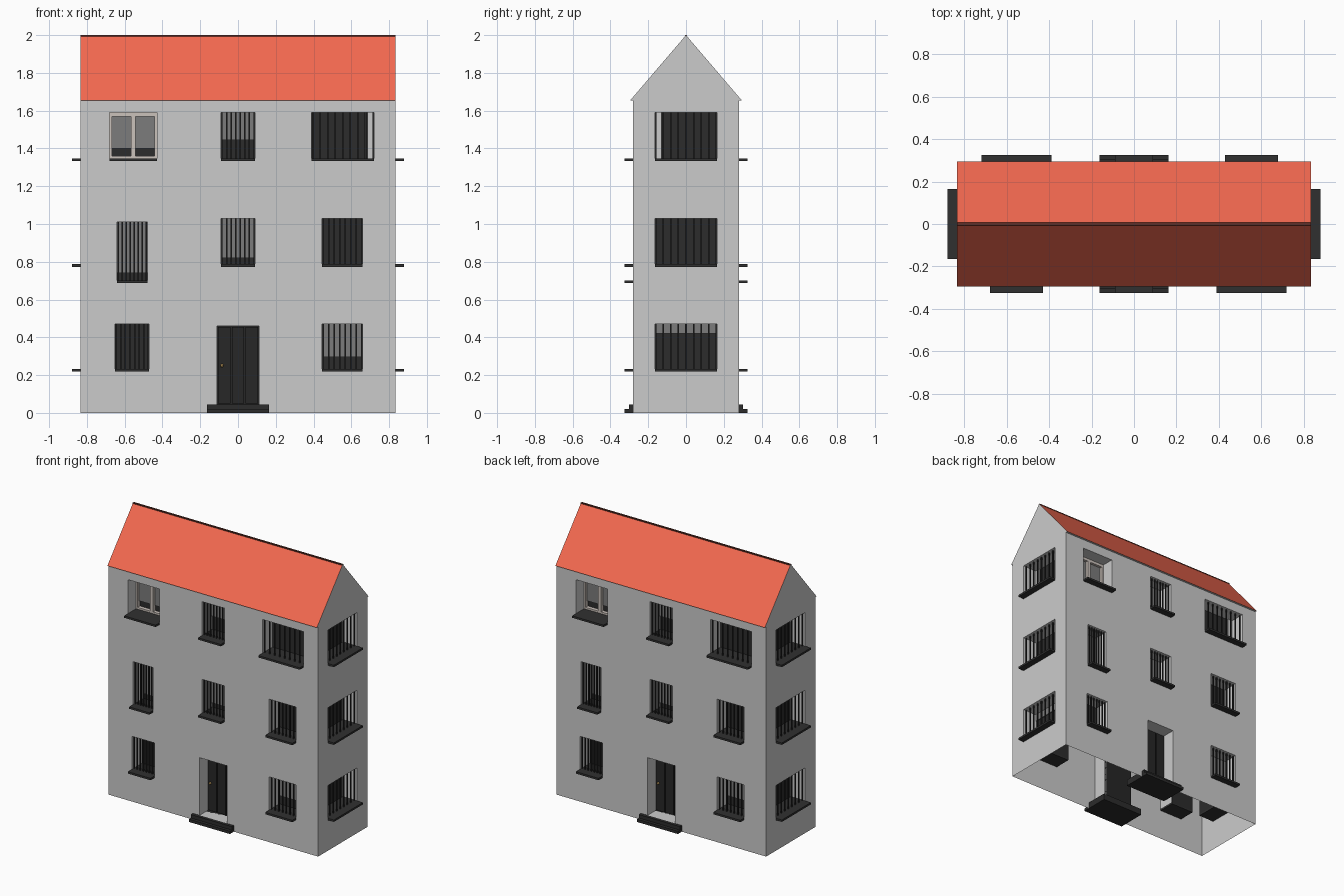
import bpy, bmesh, math
from mathutils import Matrix, Vector

if "Cube" in bpy.data.objects:
    bpy.data.objects.remove(bpy.data.objects["Cube"])

HX, HY, EAVE, TOP = 0.835, 0.28, 1.655, 2.0
DEPTH = 0.12                      # depth of window reveals
parts = {}


def bm_for(name):
    return parts.setdefault(name, bmesh.new())


def quad(name, M, pts):
    bm = bm_for(name)
    bm.faces.new([bm.verts.new(M @ Vector(p)) for p in pts])


def box(name, M, u0, u1, d0, d1, z0, z1):
    c = Vector(((u0 + u1) / 2, (d0 + d1) / 2, (z0 + z1) / 2))
    S = Matrix.Diagonal((u1 - u0, d1 - d0, z1 - z0, 1))
    bmesh.ops.create_cube(bm_for(name), size=1, matrix=M @ Matrix.Translation(c) @ S)


def wall(M, half, openings):
    # flat wall sheet, leaving out the cells inside openings
    us = sorted({-half, half} | {v for o in openings for v in o[:2]})
    zs = sorted({0, EAVE} | {v for o in openings for v in o[2:4]})
    for a, b in zip(us, us[1:]):
        for c, e in zip(zs, zs[1:]):
            u, z = (a + b) / 2, (c + e) / 2
            if not any(o[0] < u < o[1] and o[2] < z < o[3] for o in openings):
                quad("walls", M, [(a, 0, c), (b, 0, c), (b, 0, e), (a, 0, e)])
    # reveals around each opening
    t = DEPTH
    for a, b, c, e in openings:
        quad("walls", M, [(a, 0, c), (b, 0, c), (b, t, c), (a, t, c)])
        quad("walls", M, [(a, t, e), (b, t, e), (b, 0, e), (a, 0, e)])
        quad("walls", M, [(a, 0, c), (a, t, c), (a, t, e), (a, 0, e)])
        quad("walls", M, [(b, 0, e), (b, t, e), (b, t, c), (b, 0, c)])


def window(M, a, b, c, e, bars=0, blind=None, strip=None):
    box("window_sills", M, a, b, -0.045, DEPTH, c - 0.007, c + 0.007)
    box("window_glass", M, a, b, DEPTH - 0.004, DEPTH, c, e)
    if blind is not None:
        box("blinds", M, a, b, DEPTH - 0.012, DEPTH - 0.006, blind, e)
    if strip:
        box("curtains", M, strip[0], strip[1], DEPTH - 0.012, DEPTH - 0.006, c, e)
    for i in range(bars):         # vertical security bars
        u = a + 0.005 + (b - a - 0.01) * i / (bars - 1)
        box("window_bars", M, u - 0.004, u + 0.004, 0.016, 0.024, c, e)
    if not bars:                  # unbarred window: pair of casements
        m, w = (a + b) / 2, 0.012
        for l, r in ((a, m), (m, b)):
            for u0, u1, z0, z1 in ((l, l + w, c, e), (r - w, r, c, e),
                                   (l + w, r - w, c, c + 0.02), (l + w, r - w, e - 0.02, e)):
                box("casement_frames", M, u0, u1, DEPTH - 0.03, DEPTH - 0.004, z0, z1)


def door(M):
    planks = 3
    w = 0.22 / planks
    box("doors", M, -0.11, 0.11, 0.10, 0.12, 0.045, 0.46)
    for i in range(planks):
        u = -0.11 + i * w
        box("doors", M, u + 0.004, u + w - 0.004, 0.092, 0.10, 0.05, 0.455)
    bmesh.ops.create_icosphere(bm_for("door_knobs"), subdivisions=2, radius=0.009,
                               matrix=M @ Matrix.Translation((-0.085, 0.083, 0.25)))
    box("door_steps", M, -0.163, 0.163, -0.045, 0.16, 0, 0.02)
    box("door_steps", M, -0.163, 0.163, -0.023, 0.16, 0.02, 0.045)


# left, right, bottom, top, bars, blind edge, curtain strip
FRONT = [
    (-0.68, -0.43, 1.34, 1.59, 0, 1.40, None),
    (-0.09, 0.09, 1.34, 1.59, 8, 1.445, None),
    (0.39, 0.72, 1.34, 1.59, 9, None, (0.685, 0.72)),
    (-0.64, -0.48, 0.695, 1.01, 8, 0.74, None),
    (-0.09, 0.09, 0.78, 1.03, 8, 0.82, None),
    (0.445, 0.66, 0.78, 1.03, 8, None, None),
    (-0.65, -0.47, 0.225, 0.47, 8, None, None),
    (0.445, 0.66, 0.225, 0.47, 8, 0.295, None),
]
SIDE = [
    (-0.165, 0.165, 1.34, 1.59, 9, None, (-0.165, -0.13)),
    (-0.165, 0.165, 0.78, 1.03, 9, None, None),
    (-0.165, 0.165, 0.225, 0.47, 9, 0.42, None),
]

# the house repeats itself after half a turn
for turn in (0, math.pi):
    F = Matrix.Rotation(turn, 4, 'Z') @ Matrix.Translation((0, -HY, 0))
    R = Matrix.Rotation(turn + math.pi / 2, 4, 'Z') @ Matrix.Translation((0, -HX, 0))
    wall(F, HX, [w[:4] for w in FRONT] + [(-0.11, 0.11, 0.045, 0.46)])
    wall(R, HY, [w[:4] for w in SIDE])
    for M, rows in ((F, FRONT), (R, SIDE)):
        for w in rows:
            window(M, *w)
    door(F)
    # gable end and roof slope
    quad("walls", R, [(-0.295, 0, EAVE), (0.295, 0, EAVE), (0, 0, TOP)])
    e = HY - 0.295
    quad("roof", F, [(-HX, e, EAVE), (HX, e, EAVE), (HX, HY, TOP), (-HX, HY, TOP)])
    quad("walls", F, [(-HX, 0, EAVE), (HX, 0, EAVE), (HX, e, EAVE), (-HX, e, EAVE)])
box("ridge_cap", Matrix(), -HX, HX, -0.006, 0.006, 1.988, TOP)

COLOURS = {
    "roof": (0.9, 0.14, 0.08), "ridge_cap": (0.12, 0.03, 0.02),
    "window_sills": (0.03, 0.03, 0.03), "window_bars": (0.02, 0.02, 0.02),
    "window_glass": (0.025, 0.025, 0.025), "blinds": (0.2, 0.2, 0.2),
    "curtains": (0.9, 0.9, 0.9), "casement_frames": (0.6, 0.54, 0.5),
    "doors": (0.02, 0.02, 0.02), "door_steps": (0.025, 0.025, 0.025),
    "door_knobs": (0.7, 0.45, 0.15),
}
for name, bm in parts.items():
    if name in ("walls", "roof"):
        bmesh.ops.remove_doubles(bm, verts=bm.verts, dist=0.0001)
    me = bpy.data.meshes.new(name)
    bm.to_mesh(me)
    bm.free()
    ob = bpy.data.objects.new(name, me)
    bpy.context.collection.objects.link(ob)
    if name in COLOURS:
        mat = bpy.data.materials.new(name)
        mat.diffuse_color = (*COLOURS[name], 1)
        mat.use_nodes = True
        mat.node_tree.nodes["Principled BSDF"].inputs["Base Color"].default_value = mat.diffuse_color
        me.materials.append(mat)
